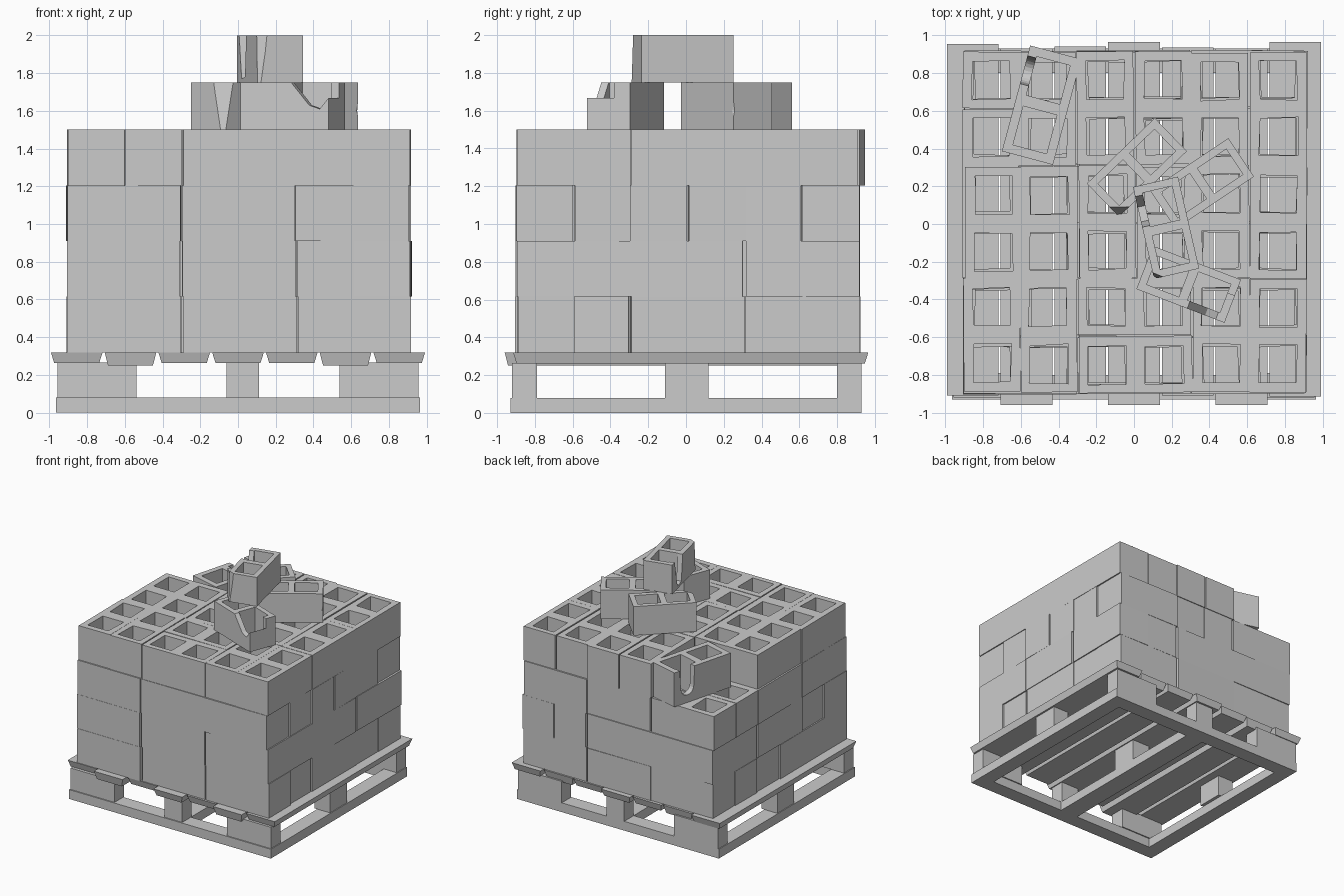
import bpy, bmesh, math, random
from mathutils import Vector

if "Cube" in bpy.data.objects:
    bpy.data.objects.remove(bpy.data.objects["Cube"])
random.seed(4)


def add_object(name, bm, loc=(0, 0, 0), yaw=0.0):
    bmesh.ops.recalc_face_normals(bm, faces=bm.faces[:])
    mesh = bpy.data.meshes.new(name)
    bm.to_mesh(mesh)
    bm.free()
    ob = bpy.data.objects.new(name, mesh)
    bpy.context.collection.objects.link(ob)
    ob.location = loc
    ob.rotation_euler = (0, 0, math.radians(yaw))
    return ob


def box(name, x0, x1, y0, y1, z0, z1, inset=0.0):
    """Box, optionally narrower at the bottom."""
    bm = bmesh.new()
    bmesh.ops.create_cube(bm, size=1)
    for v in bm.verts:
        i = inset if v.co.z < 0 else 0.0
        v.co = Vector((x1 - i if v.co.x > 0 else x0 + i,
                       y1 - i if v.co.y > 0 else y0 + i,
                       z1 if v.co.z > 0 else z0))
    return add_object(name, bm)


def hollow_block(name, loc, yaw, size, wall, mid, hole_jitter=0.0):
    """Two-cell block: plan grid without the cell quads, extruded upwards."""
    l, w, h = size[0] / 2, size[1] / 2, size[2]
    xs = [-l, -l + wall, -mid / 2, mid / 2, l - wall, l]
    ys = [-w, -w + wall, w - wall, w]
    bm = bmesh.new()
    grid = [[bm.verts.new((x, y, 0)) for y in ys] for x in xs]
    for i in range(1, 5):
        for j in (1, 2):
            grid[i][j].co.x += random.uniform(-hole_jitter, hole_jitter)
            grid[i][j].co.y += random.uniform(-hole_jitter, hole_jitter)
    for i in range(5):
        for j in range(3):
            if not (j == 1 and i in (1, 3)):
                bm.faces.new((grid[i][j], grid[i + 1][j],
                              grid[i + 1][j + 1], grid[i][j + 1]))
    r = bmesh.ops.extrude_face_region(bm, geom=bm.faces[:])
    for v in r["geom"]:
        if isinstance(v, bmesh.types.BMVert):
            v.co.z += h
    return add_object(name, bm, loc, yaw)


def chip(ob, points):
    """Break a piece off a block: subtract the convex hull of local points."""
    bm = bmesh.new()
    for p in points:
        bm.verts.new(p)
    bmesh.ops.convex_hull(bm, input=bm.verts[:])
    cutter = add_object("cutter", bm, ob.location, math.degrees(ob.rotation_euler.z))
    cutter.hide_render = True
    mod = ob.modifiers.new("chip", "BOOLEAN")
    mod.operation = "DIFFERENCE"
    mod.solver = "EXACT"
    mod.object = cutter
    bpy.context.view_layer.update()
    bpy.context.view_layer.objects.active = ob
    bpy.ops.object.modifier_apply(modifier=mod.name)
    bpy.data.objects.remove(cutter)


def wedge(profile, y0, y1):
    return [(x, y, z) for x, z in profile for y in (y0, y1)]


# Pallet: base frame with centre runner
F = 0.93
for s, n in ((-1, "front"), (1, "back")):
    box(f"base_{n}_rail", -0.965, 0.965, min(s * F, s * 0.8), max(s * F, s * 0.8), 0, 0.08)
for x0, x1, n in ((-0.965, -0.835, "left"), (-0.06, 0.11, "centre"), (0.835, 0.965, "right")):
    box(f"base_{n}_runner", x0, x1, -0.8, 0.8, 0, 0.08)

# Pallet: spacer blocks
for y0, y1, side in ((-0.92, -0.79, 0.42), (-0.11, 0.12, 0.15), (0.80, 0.93, 0.42)):
    for x0, x1 in ((-0.958, -0.958 + side), (-0.06, 0.11), (0.958 - side, 0.958)):
        box("pallet_spacer", x0, x1, y0, y1, 0.08, 0.265)

# Pallet: deck boards with uneven ends
ends = [(-0.91, 0.955), (-0.96, 0.93), (-0.90, 0.94), (-0.96, 0.965),
        (-0.91, 0.935), (-0.96, 0.93), (-0.915, 0.965)]
for i, (y0, y1) in enumerate(ends):
    c = -0.855 + i * 0.285
    low = 0.25 if i in (1, 5) else 0.262
    box("deck_board", c - 0.137, c + 0.137, y0, y1, low, 0.32, 0.018)

# Stacked blocks: each layer is 3 x 3 pairs, V = lengthwise along y
layers = ["HHH HHV HHH", "HHV VVV VHV", "HHH VHH HVH", "VHV VVV .VV"]
H = 0.295
for k, layer in enumerate(layers):
    for r, row in enumerate(layer.split()):
        for c, kind in enumerate(row):
            if kind == ".":
                continue
            px = 0.005 + (c - 1) * 0.606
            py = 0.008 + (r - 1) * 0.604
            for s in (-0.152, 0.152):
                dx, dy = (s, 0) if kind == "V" else (0, s)
                loc = (px + dx + random.uniform(-0.008, 0.008),
                       py + dy + random.uniform(-0.008, 0.008), 0.32 + k * H)
                yaw = (90 if kind == "V" else 0) + random.uniform(-0.7, 0.7)
                hollow_block("stack_block", loc, yaw, (0.6, 0.3, H), 0.05, 0.1, 0.006)

# Loose blocks on top
small = (0.5, 0.245, 0.25)
a = hollow_block("loose_block_rear", (0.015, 0.30, 1.5), 44, small, 0.042, 0.05)
chip(a, [(-.26, -.135, .26), (-.16, -.135, .26), (-.26, -.04, .26), (-.26, -.135, -.02),
         (-.22, -.135, -.02), (-.26, -.10, -.02)])

b = hollow_block("loose_block_right", (0.36, 0.215, 1.5), 33.7, small, 0.042, 0.05)
chip(b, [(.26, -.11, .1), (.22, -.13, .1), (.26, -.13, .23), (.26, -.13, .02)])

d = hollow_block("loose_block_front", (0.29, -0.32, 1.5), -21, small, 0.042, 0.05)
chip(d, wedge([(.03, .26), (.14, .13), (.20, .11), (.27, .19), (.27, .26)], -0.2, 0.03))

t = hollow_block("loose_block_top", (0.17, -0.02, 1.75), 103, small, 0.042, 0.05)
chip(t, wedge([(.03, .26), (.06, .03), (.14, .02), (.20, .26)], 0.06, 0.2))
chip(t, [(-.26, .13, .26), (-.21, .13, .26), (-.26, .06, .26), (-.26, .13, -.02),
         (-.23, .13, -.02), (-.26, .10, -.02)])

# Broken block lying in the gap at the back left corner
g = hollow_block("gap_block", (-0.49, 0.63, 1.205), 75, (0.58, 0.28, H), 0.048, 0.06)
arc = [(0.155 + 0.065 * math.cos(q), 0.13 + 0.065 * math.sin(q))
       for q in (math.pi + i * math.pi / 10 for i in range(11))]
chip(g, wedge(arc + [(0.08, 0.31), (0.235, 0.31)], 0.07, 0.2))
